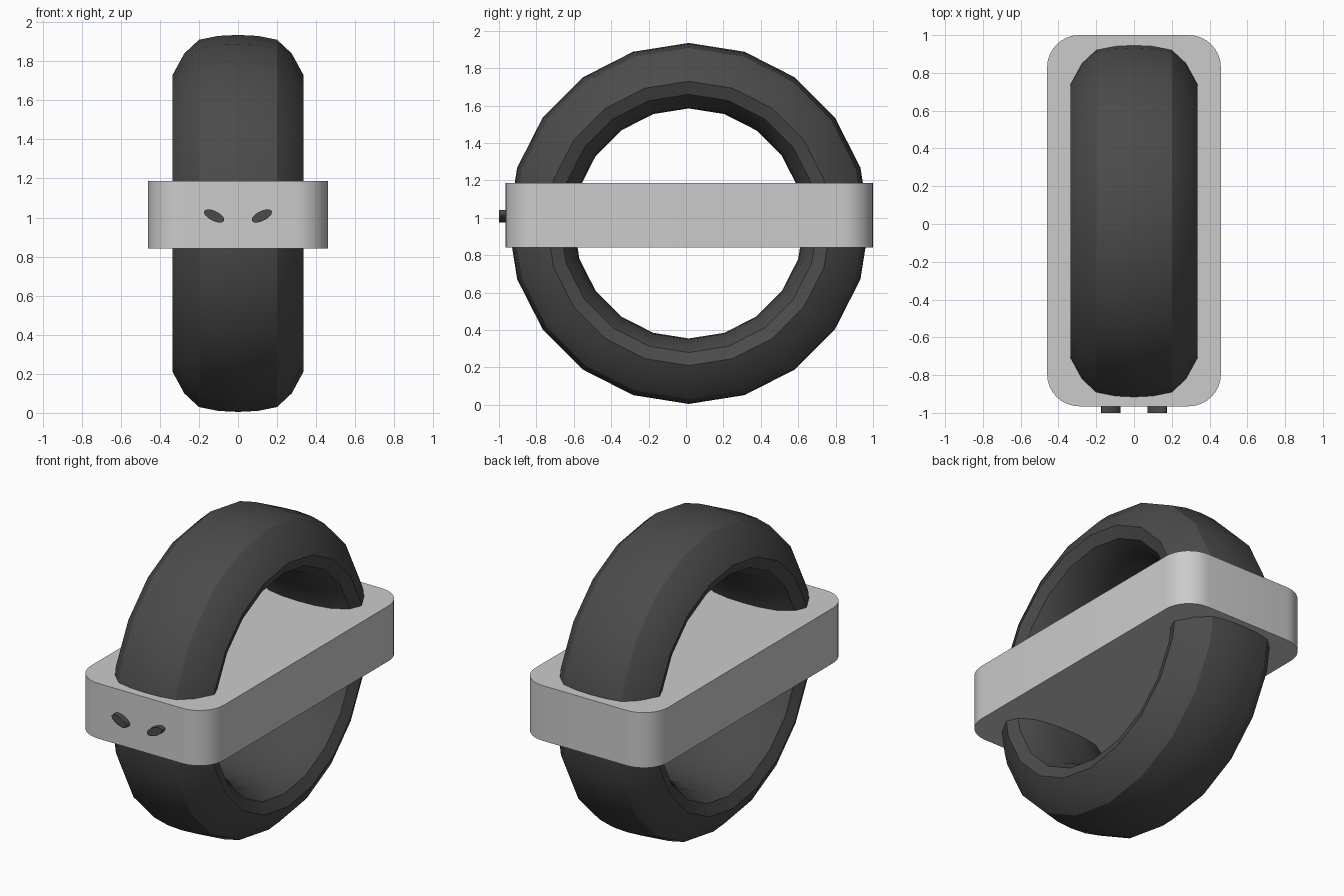
import bpy, bmesh
from math import sin, cos, pi, radians

if "Cube" in bpy.data.objects:
    bpy.data.objects.remove(bpy.data.objects["Cube"])


def finish(name, bm, mat=None, angle=30):
    bmesh.ops.recalc_face_normals(bm, faces=bm.faces)
    mesh = bpy.data.meshes.new(name)
    bm.to_mesh(mesh)
    bm.free()
    ob = bpy.data.objects.new(name, mesh)
    bpy.context.collection.objects.link(ob)
    if mat:
        mesh.materials.append(mat)
    bpy.ops.object.select_all(action='DESELECT')
    ob.select_set(True)
    bpy.context.view_layer.objects.active = ob
    bpy.ops.object.shade_smooth_by_angle(angle=radians(angle))
    return ob


def prism(outline, to3d, a, b):
    """Solid between two copies of a closed outline."""
    bm = bmesh.new()
    ends = [[bm.verts.new(to3d(u, v, w)) for u, v in outline] for w in (a, b)]
    for e in ends:
        bm.faces.new(e)
    n = len(outline)
    for i in range(n):
        j = (i + 1) % n
        bm.faces.new((ends[0][i], ends[0][j], ends[1][j], ends[1][i]))
    return bm


dark = bpy.data.materials.new("dark_rubber")
dark.diffuse_color = (0.07, 0.07, 0.07, 1)
dark.use_nodes = True
dark.node_tree.nodes["Principled BSDF"].inputs["Base Color"].default_value = dark.diffuse_color

# Wheel: half cross-section (x, radius) mirrored, then swept in 20 steps
half = [(0.1, 0.96), (0.2, 0.94), (0.275, 0.87), (0.335, 0.76),
        (0.305, 0.69), (0.22, 0.64), (0.11, 0.62)]
section = [(0, 0.965)] + half + [(0, 0.615)] + [(-x, r) for x, r in reversed(half)]
SIDES = 20
bm = bmesh.new()
rings = []
for s in range(SIDES):
    a = 2 * pi * s / SIDES
    rings.append([bm.verts.new((x, 0.015 + r * sin(a), 0.97 + r * cos(a)))
                  for x, r in section])
for s in range(SIDES):
    p, q = rings[s], rings[(s + 1) % SIDES]
    for i in range(len(section)):
        j = (i + 1) % len(section)
        bm.faces.new((p[i], p[j], q[j], q[i]))
finish("wheel", bm, dark)

# Body: slab with rounded vertical corners
R, HX, Y0, Y1 = 0.17, 0.46, -0.965, 1.0
corners = [(HX - R, Y1 - R), (-HX + R, Y1 - R), (-HX + R, Y0 + R), (HX - R, Y0 + R)]
outline = []
for k, (cx, cy) in enumerate(corners):
    for i in range(9):
        a = pi / 2 * (k + i / 8)
        outline.append((cx + R * cos(a), cy + R * sin(a)))
finish("body", prism(outline, lambda x, y, z: (x, y, z), 0.842, 1.187))

# Eyes: slanted oval studs on the front
for side, name in ((-1, "left_eye"), (1, "right_eye")):
    tilt = radians(26) * side
    oval = []
    for i in range(24):
        a = 2 * pi * i / 24
        u, v = 0.056 * cos(a), 0.025 * sin(a)
        oval.append((side * 0.122 + u * cos(tilt) - v * sin(tilt),
                     1.008 + u * sin(tilt) + v * cos(tilt)))
    finish(name, prism(oval, lambda x, z, y: (x, y, z), -1.0, -0.94), dark, 40)
